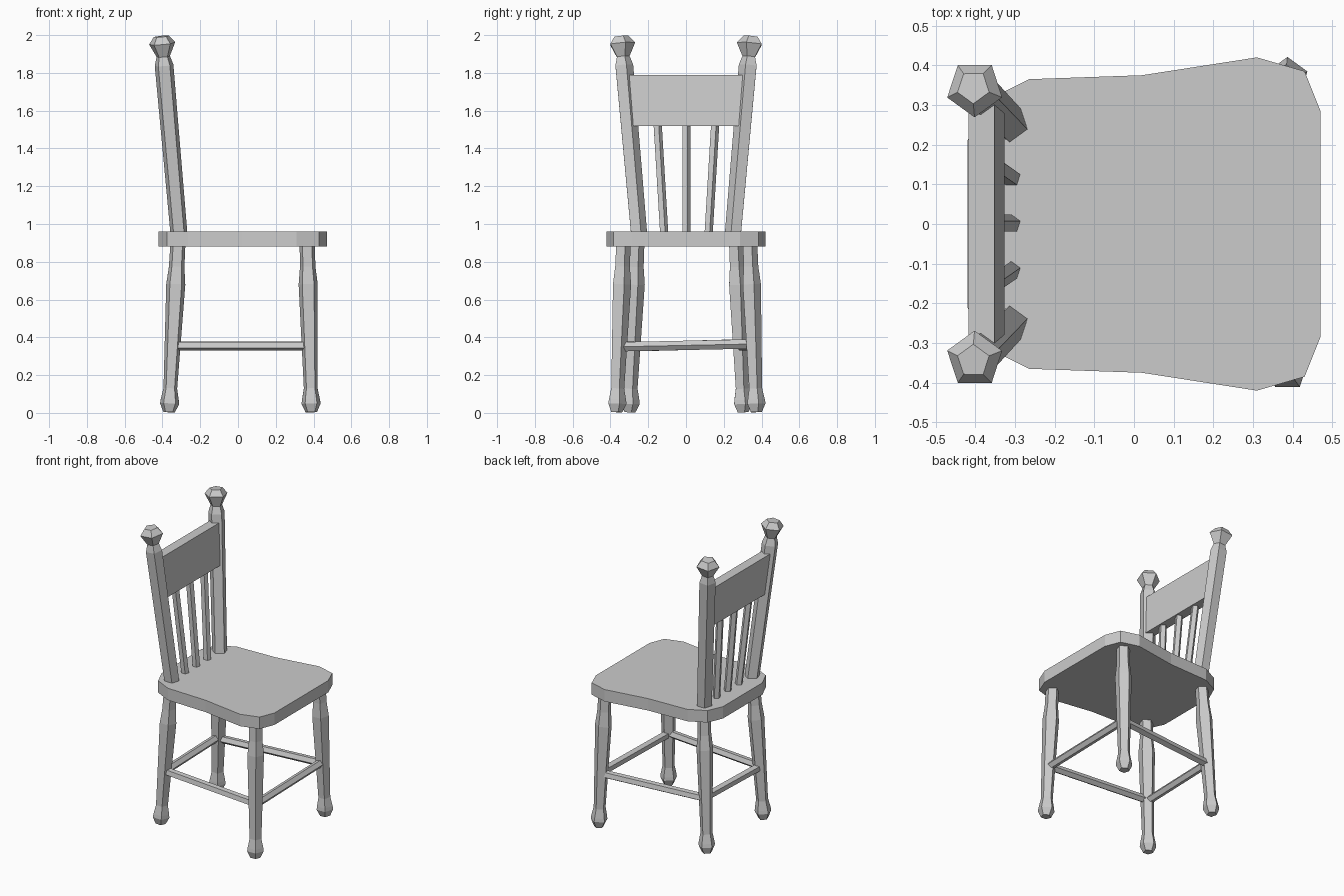
import bpy, bmesh, math
from mathutils import Vector

if "Cube" in bpy.data.objects:
    bpy.data.objects.remove(bpy.data.objects["Cube"])


def make_object(name, bm):
    bmesh.ops.recalc_face_normals(bm, faces=bm.faces)
    mesh = bpy.data.meshes.new(name)
    bm.to_mesh(mesh)
    bm.free()
    obj = bpy.data.objects.new(name, mesh)
    bpy.context.collection.objects.link(obj)
    return obj


def turned(name, a, b, profile, phase=90, sides=5):
    """Pentagonal turning: profile is (fraction from a to b, radius)."""
    a, b = Vector(a), Vector(b)
    axis = b - a
    # smallest turn from z keeps the pentagon facing as in plan view
    q = Vector((0, 0, 1)).rotation_difference(axis)
    bm = bmesh.new()
    rings = []
    for t, r in profile:
        ring = []
        for i in range(sides):
            ang = math.radians(phase) + i * math.tau / sides
            p = Vector((r * math.cos(ang), r * math.sin(ang), 0))
            ring.append(bm.verts.new(a + axis * t + q @ p))
        rings.append(ring)
    for lo, hi in zip(rings, rings[1:]):
        for i in range(sides):
            j = (i + 1) % sides
            bm.faces.new((lo[i], lo[j], hi[j], hi[i]))
    bm.faces.new(rings[0][::-1])
    bm.faces.new(rings[-1])
    return make_object(name, bm)


def extruded(name, points, offset):
    bm = bmesh.new()
    face = bm.faces.new([bm.verts.new(p) for p in points])
    res = bmesh.ops.extrude_face_region(bm, geom=[face])
    verts = [v for v in res["geom"] if isinstance(v, bmesh.types.BMVert)]
    bmesh.ops.translate(bm, verts=verts, vec=offset)
    if not any(set(f.verts) == set(face.verts) for f in bm.faces if f is not face) and not face.is_valid:
        bm.faces.new(face.verts)
    return make_object(name, bm)


# Seat: half outline mirrored across y
half = [(-0.42, 0.21), (-0.375, 0.31), (-0.265, 0.365), (0.02, 0.375),
        (0.31, 0.42), (0.43, 0.385), (0.47, 0.285)]
outline = half + [(x, -y) for x, y in reversed(half)]
extruded("seat", [(x, y, 0.88) for x, y in outline], (0, 0, 0.08))

# Legs, splayed outwards
leg_profile = [(0, 0.032), (0.05, 0.053), (0.075, 0.05), (0.14, 0.038),
               (0.755, 0.053), (0.86, 0.043), (1, 0.042)]
feet = {"front": ((0.388, 0.37), (0.366, 0.335)),
        "back": ((-0.365, 0.30), (-0.318, 0.262))}


def leg_point(which, side, z):
    (x0, y0), (x1, y1) = feet[which]
    t = z / 0.9
    return (x0 + (x1 - x0) * t, side * (y0 + (y1 - y0) * t), z)


for side, label in ((1, "left"), (-1, "right")):
    for which in feet:
        turned(f"{which}_leg_{label}", leg_point(which, side, 0.004),
               leg_point(which, side, 0.9), leg_profile)

# Stretchers between the legs
rod = [(0, 0.026), (1, 0.026)]
for which in feet:
    turned(f"{which}_stretcher", leg_point(which, -1, 0.35),
           leg_point(which, 1, 0.365), rod, phase=0)
for side, label in ((1, "left"), (-1, "right")):
    turned(f"side_stretcher_{label}", leg_point("back", side, 0.355),
           leg_point("front", side, 0.355), rod, phase=0)

# Back posts with faceted knobs
base, top = Vector((-0.312, 0.252, 0.94)), Vector((-0.405, 0.345, 1.993))


def post_t(z):
    return (z - base.z) / (top.z - base.z)


for side, label in ((1, "left"), (-1, "right")):
    flip = Vector((1, side, 1))
    a, b = base * flip, top * flip
    turned(f"back_post_{label}", a, b,
           [(0, 0.047), (post_t(1.84), 0.052), (post_t(1.89), 0.036)], phase=-90 * side)
    turned(f"post_knob_{label}", a, b,
           [(post_t(1.88), 0.034), (post_t(1.955), 0.073), (1, 0.042)], phase=-90 * side)

# Back panel, leaning with the posts
extruded("back_panel",
         [(-0.392, -0.285, 1.52), (-0.392, 0.285, 1.52),
          (-0.417, 0.31, 1.79), (-0.417, -0.31, 1.79)], (0.065, 0, 0))

# Back spindles
for i, name in ((-1, "right"), (0, "middle"), (1, "left")):
    turned(f"back_spindle_{name}", (-0.308, i * 0.117, 0.94),
           (-0.36, i * 0.153, 1.54), [(0, 0.024), (1, 0.024)])
